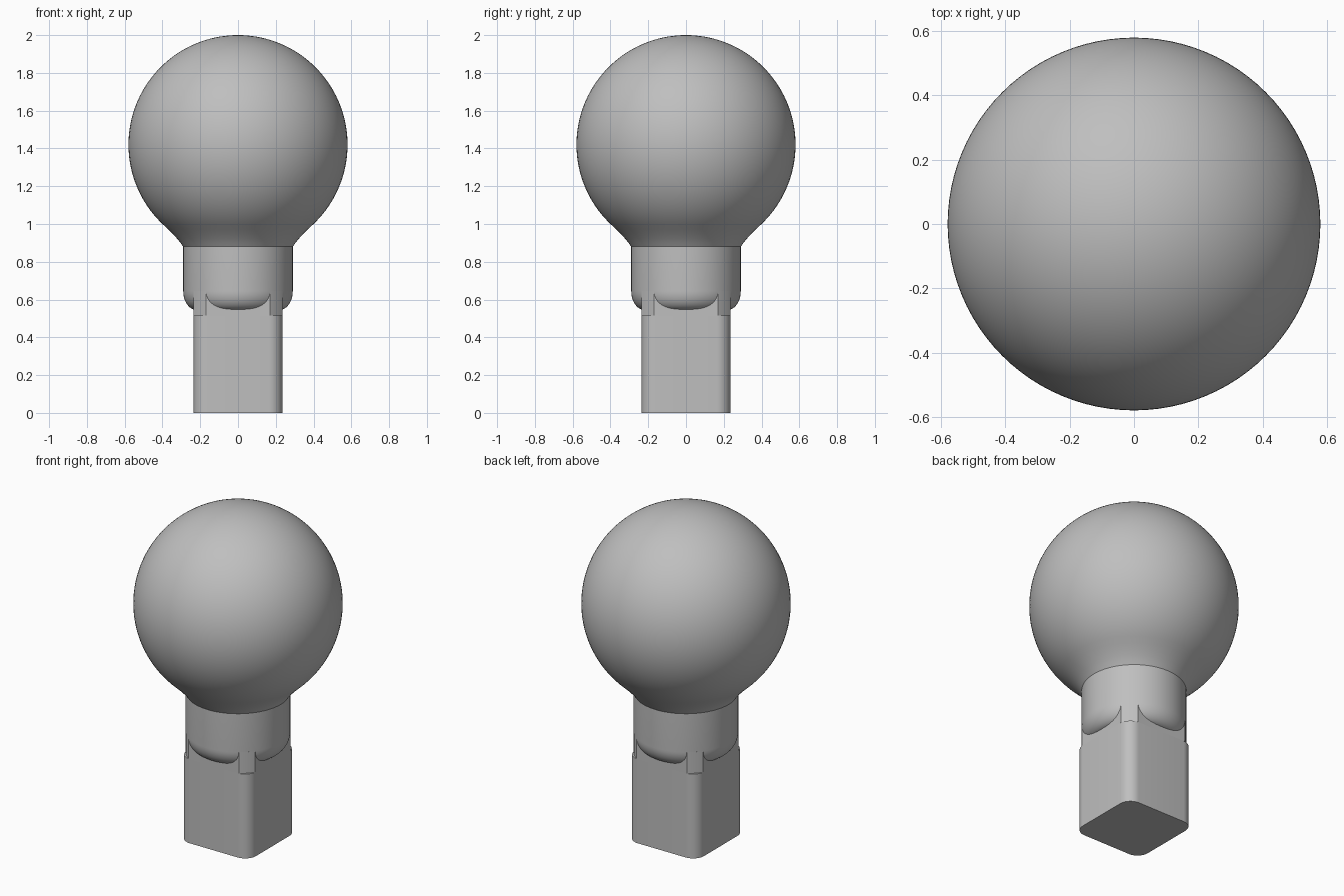
import bpy
import bmesh
from math import sin, cos, acos, radians, pi, degrees
from mathutils import Vector

cube = bpy.data.objects.get("Cube")
if cube:
    bpy.data.objects.remove(cube, do_unlink=True)

grey = bpy.data.materials.new("plain grey")
grey.use_nodes = True
colour = (0.52, 0.52, 0.52, 1)
grey.diffuse_color = colour
grey.node_tree.nodes["Principled BSDF"].inputs["Base Color"].default_value = colour

HALF = 0.235      # half width of the square shaft
FILLET = 0.073    # shaft corner radius
COLLAR = 0.29     # collar radius
BALL = 0.58       # ball radius
BALL_Z = 2 - BALL


def finish(name, bm):
    bmesh.ops.recalc_face_normals(bm, faces=bm.faces)
    mesh = bpy.data.meshes.new(name)
    bm.to_mesh(mesh)
    bm.free()
    mesh.materials.append(grey)
    obj = bpy.data.objects.new(name, mesh)
    bpy.context.collection.objects.link(obj)
    bpy.ops.object.select_all(action="DESELECT")
    obj.select_set(True)
    bpy.context.view_layer.objects.active = obj
    bpy.ops.object.shade_smooth_by_angle(angle=radians(30))
    return obj


def loft(name, rings):
    """Skin a stack of closed rings and cap both ends."""
    bm = bmesh.new()
    loops = [[bm.verts.new(p) for p in ring] for ring in rings]
    n = len(loops[0])
    for a, b in zip(loops, loops[1:]):
        for i in range(n):
            j = (i + 1) % n
            bm.faces.new((a[i], a[j], b[j], b[i]))
    bm.faces.new(loops[0])
    bm.faces.new(loops[-1])
    return finish(name, bm)


def square_ring(z, centre, radius, start, end, steps=10):
    """Square section whose four corners are arcs."""
    ring = []
    for quarter in range(4):
        turn = quarter * pi / 2
        for i in range(steps + 1):
            a = start + (end - start) * i / steps
            x, y = centre + radius * cos(a), centre + radius * sin(a)
            ring.append(Vector((x * cos(turn) - y * sin(turn),
                                x * sin(turn) + y * cos(turn), z)))
    return ring


def round_ring(r, z, count=96):
    return [Vector((r * cos(2 * pi * i / count), r * sin(2 * pi * i / count), z))
            for i in range(count)]


# Shaft: filleted square, with its corners turned down to the collar radius on top
def lower(z):
    return square_ring(z, HALF - FILLET, FILLET, 0, pi / 2)


cut = acos(HALF / COLLAR)


def upper(z):
    return square_ring(z, 0, COLLAR, cut, pi / 2 - cut)


loft("square_shaft", [lower(0), lower(0.515), upper(0.515), upper(0.645)])

# Collar, flared neck and ball, turned as one profile
profile = [(0.22 + 0.07 * cos(t), 0.645 - 0.1 * sin(t))
           for t in [pi / 2 * (1 - i / 12) for i in range(13)]]
profile += [(COLLAR, 0.88), (0.304, 0.9), (0.322, 0.922), (0.345, 0.947), (0.37, 0.972)]
first = -acos(0.398 / BALL)
steps = 56
for i in range(steps):
    a = first + (pi / 2 - first) * i / steps
    profile.append((BALL * cos(a), BALL_Z + BALL * sin(a)))
profile.append((0.002, 2.0))
loft("ball_and_collar", [round_ring(r, z) for r, z in profile])
